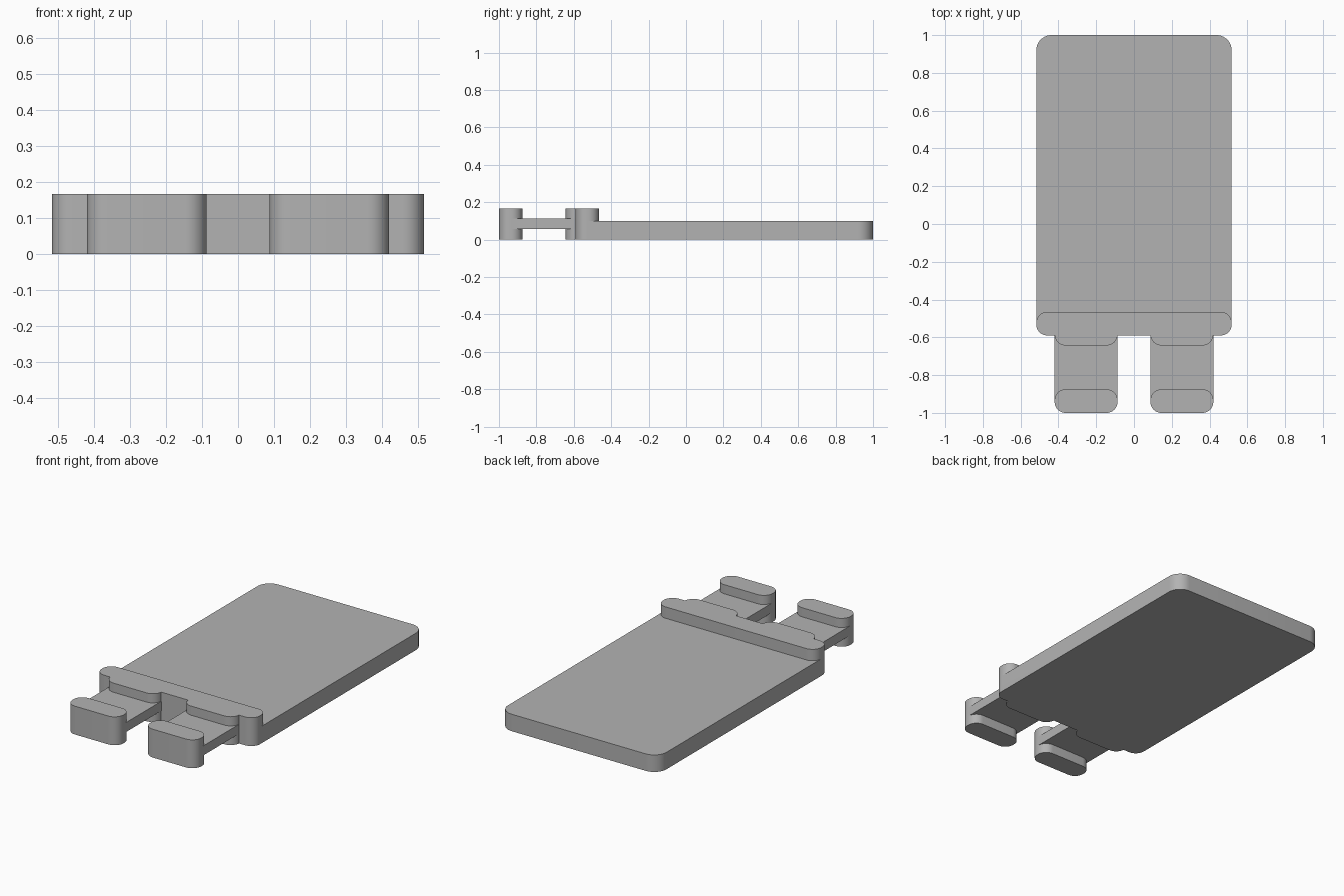
import bpy, bmesh, math

cube = bpy.data.objects.get("Cube")
if cube:
    bpy.data.objects.remove(cube, do_unlink=True)

grey = bpy.data.materials.new("plain_grey")
grey.use_nodes = True
colour = (0.45, 0.45, 0.45, 1)
grey.diffuse_color = colour
grey.node_tree.nodes["Principled BSDF"].inputs["Base Color"].default_value = colour


def slab(name, x, y, z, front_r=0.0, back_r=0.0, steps=10):
    """Upright block over the given ranges, with rounded front and back corners."""
    outline = []
    corners = [(x[1], y[1], -1, -1, back_r), (x[0], y[1], 1, -1, back_r),
               (x[0], y[0], 1, 1, front_r), (x[1], y[0], -1, 1, front_r)]
    for i, (cx, cy, dx, dy, r) in enumerate(corners):
        for k in range(steps + 1 if r else 1):
            a = math.pi / 2 * (i + k / steps)
            outline.append((cx + dx * r + r * math.cos(a), cy + dy * r + r * math.sin(a)))
    bm = bmesh.new()
    base = bm.faces.new([bm.verts.new((px, py, z[0])) for px, py in outline])
    top = bmesh.ops.extrude_face_region(bm, geom=[base])["geom"]
    bmesh.ops.translate(bm, vec=(0, 0, z[1] - z[0]),
                        verts=[g for g in top if isinstance(g, bmesh.types.BMVert)])
    bmesh.ops.recalc_face_normals(bm, faces=bm.faces)
    mesh = bpy.data.meshes.new(name)
    bm.to_mesh(mesh)
    bm.free()
    mesh.materials.append(grey)
    obj = bpy.data.objects.new(name, mesh)
    bpy.context.collection.objects.link(obj)
    return obj


# Flat plate and raised cross bar
HIGH, R = 0.167, 0.058
stand = slab("stand", (-0.517, 0.517), (-0.53, 1.0), (0, 0.1), back_r=0.08)
parts = [slab("cross_bar", (-0.517, 0.517), (-0.59, -0.465), (0, HIGH), R, R)]

# Two legs, each a root block, a thin web and an end foot
for side, x in (("right", (-0.42, -0.087)), ("left", (0.087, 0.42))):
    parts += [slab(side + "_root", x, (-0.643, -0.518), (0, HIGH), R, R),
              slab(side + "_web", x, (-0.9375, -0.58), (0.057, 0.113)),
              slab(side + "_foot", x, (-1.0, -0.875), (0, HIGH), R, R)]

# Fuse into one solid piece
bpy.context.view_layer.objects.active = stand
for part in parts:
    mod = stand.modifiers.new("fuse", "BOOLEAN")
    mod.operation = "UNION"
    mod.solver = "EXACT"
    mod.object = part
    bpy.ops.object.modifier_apply(modifier=mod.name)
    bpy.data.objects.remove(part, do_unlink=True)

bpy.ops.object.select_all(action="DESELECT")
stand.select_set(True)
bpy.ops.object.shade_smooth_by_angle(angle=math.radians(30))
